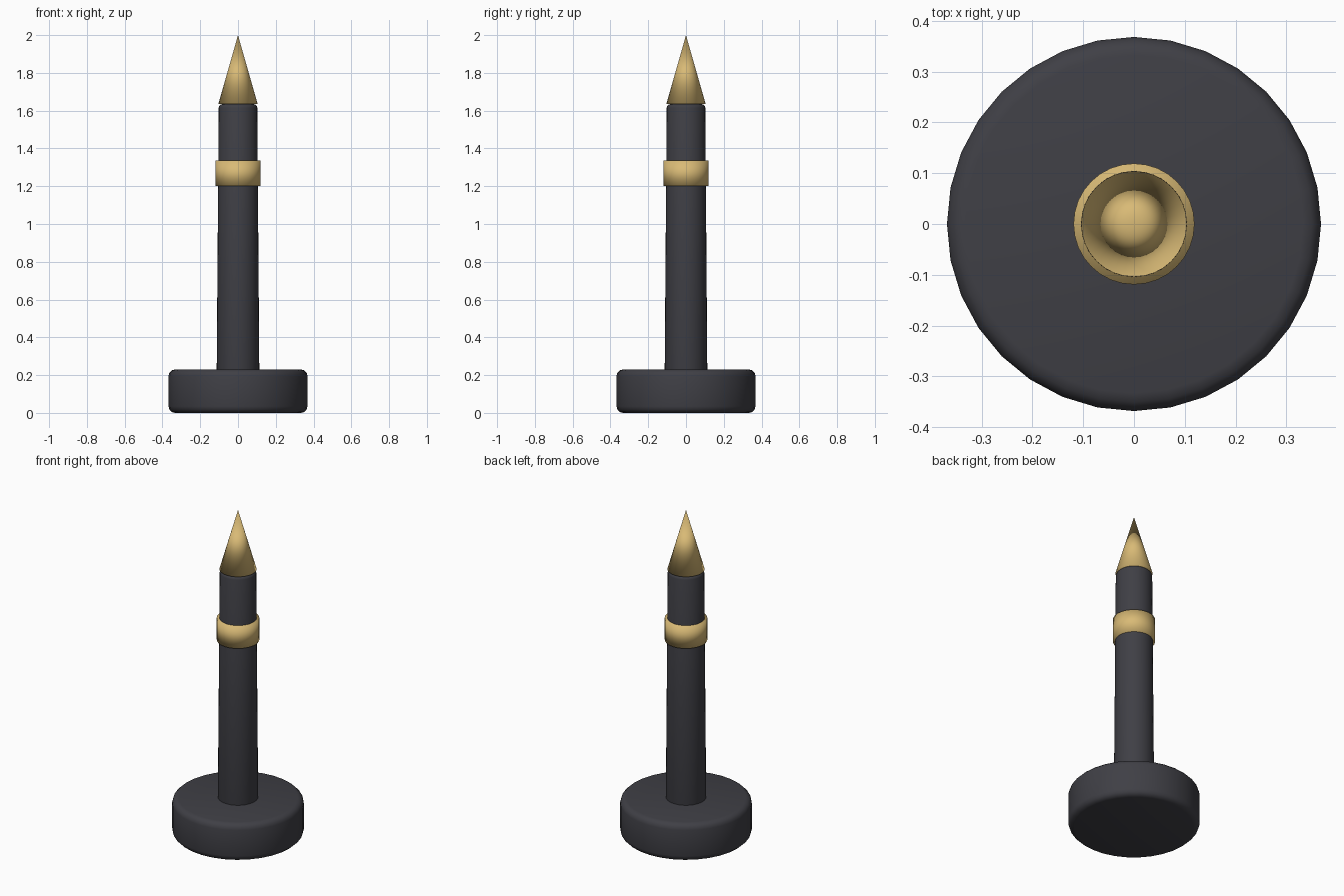
import bpy, bmesh

cube = bpy.data.objects.get("Cube")
if cube:
    bpy.data.objects.remove(cube, do_unlink=True)


def make_material(name, rgb, roughness):
    mat = bpy.data.materials.new(name)
    mat.use_nodes = True
    mat.diffuse_color = (*rgb, 1)
    bsdf = mat.node_tree.nodes["Principled BSDF"]
    bsdf.inputs["Base Color"].default_value = (*rgb, 1)
    bsdf.inputs["Roughness"].default_value = roughness
    return mat


def turned_part(name, bottom, top, r_bottom, r_top, mat, bevel=0):
    """Capped, smooth cylinder or cone between two heights."""
    bm = bmesh.new()
    bmesh.ops.create_cone(bm, cap_ends=True, segments=32, radius1=r_bottom,
                          radius2=r_top, depth=top - bottom)
    bmesh.ops.translate(bm, verts=bm.verts, vec=(0, 0, (bottom + top) / 2))
    for face in bm.faces:
        face.smooth = True
    mesh = bpy.data.meshes.new(name)
    bm.to_mesh(mesh)
    bm.free()
    mesh.materials.append(mat)
    obj = bpy.data.objects.new(name, mesh)
    bpy.context.collection.objects.link(obj)
    if bevel:
        mod = obj.modifiers.new("rounded_rims", "BEVEL")
        mod.width = bevel
        mod.segments = 3
        mod.limit_method = "ANGLE"
    return obj


charcoal = make_material("charcoal", (0.05, 0.05, 0.06), 0.5)
gold = make_material("gold", (0.69, 0.49, 0.18), 0.3)

# Heavy round foot and the tapered shaft
turned_part("base", 0, 0.23, 0.368, 0.368, charcoal, 0.035)
turned_part("shaft", 0.2, 1.635, 0.113, 0.102, charcoal, 0.02)

# Gold collar and pointed tip
turned_part("collar", 1.2, 1.335, 0.119, 0.119, gold)
turned_part("tip", 1.635, 2.0, 0.104, 0, gold)
